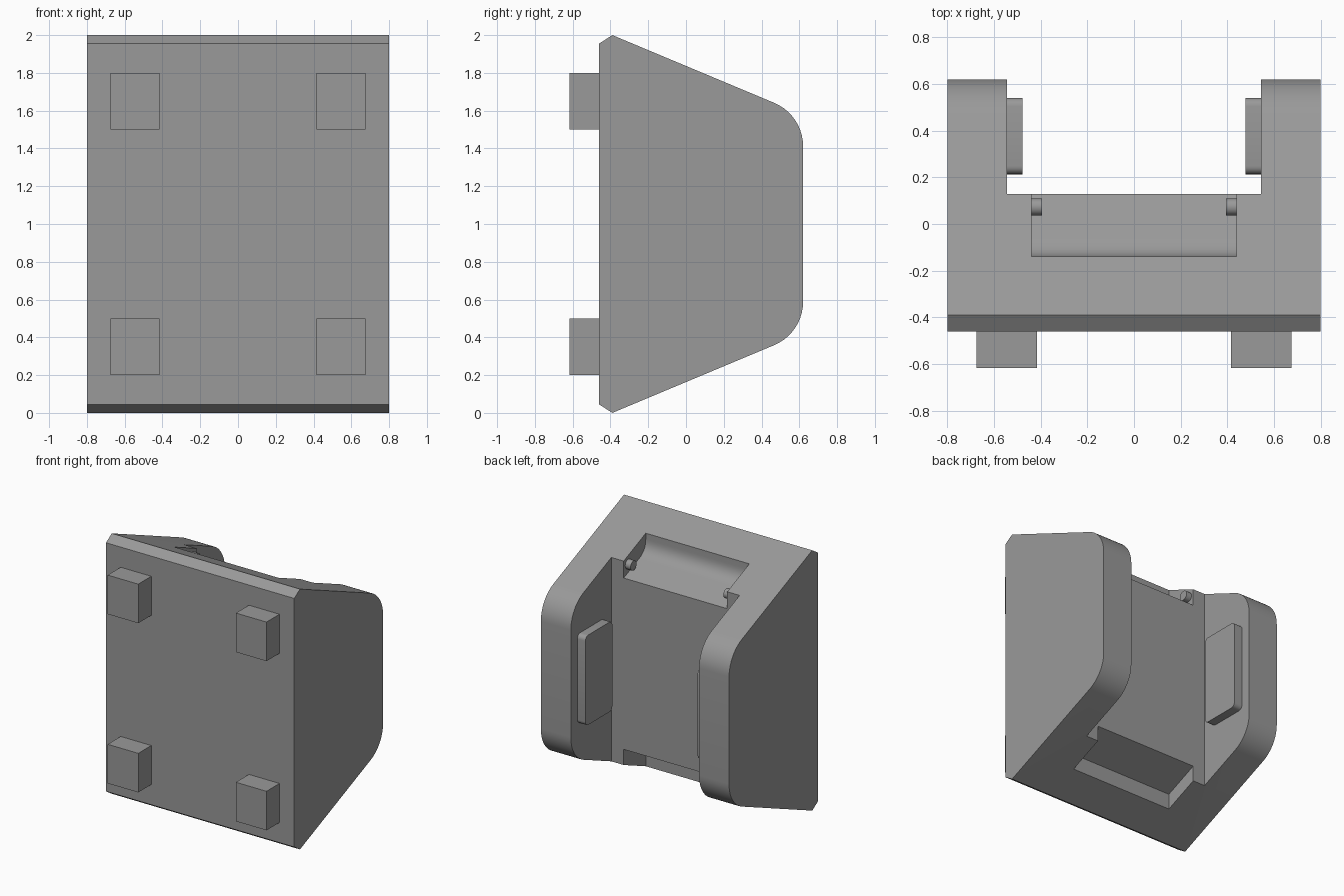
import bpy, bmesh
from math import sin, cos, radians

if "Cube" in bpy.data.objects:
    bpy.data.objects.remove(bpy.data.objects["Cube"])

SLOPE = 0.4186            # rise per unit depth of the sloped ends
BACK = -0.39              # y where the slopes start

grey = bpy.data.materials.new("dark_grey")
grey.diffuse_color = (0.32, 0.32, 0.32, 1)
grey.use_nodes = True
grey.node_tree.nodes["Principled BSDF"].inputs["Base Color"].default_value = grey.diffuse_color


def prism(name, profile, x0, x1):
    """Extrude a (y, z) profile along x."""
    bm = bmesh.new()
    face = bm.faces.new([bm.verts.new((x0, y, z)) for y, z in profile])
    ext = bmesh.ops.extrude_face_region(bm, geom=[face])
    moved = [v for v in ext["geom"] if isinstance(v, bmesh.types.BMVert)]
    bmesh.ops.translate(bm, verts=moved, vec=(x1 - x0, 0, 0))
    bmesh.ops.recalc_face_normals(bm, faces=bm.faces)
    mesh = bpy.data.meshes.new(name)
    bm.to_mesh(mesh)
    bm.free()
    mesh.materials.append(grey)
    ob = bpy.data.objects.new(name, mesh)
    bpy.context.collection.objects.link(ob)
    return ob


def rect(y0, y1, z0, z1):
    return [(y0, z0), (y1, z0), (y1, z1), (y0, z1)]


def arc(cy, cz, r, a0, a1, n):
    angles = [radians(a0 + (a1 - a0) * i / n) for i in range(n + 1)]
    return [(cy + r * cos(a), cz + r * sin(a)) for a in angles]


def activate(ob):
    bpy.ops.object.select_all(action='DESELECT')
    ob.select_set(True)
    bpy.context.view_layer.objects.active = ob


def cut(ob, cutter):
    cutter.hide_render = True
    mod = ob.modifiers.new("cut", 'BOOLEAN')
    mod.operation, mod.solver, mod.object = 'DIFFERENCE', 'EXACT', cutter
    activate(ob)
    bpy.ops.object.modifier_apply(modifier=mod.name)
    bpy.data.objects.remove(cutter)


def smooth(ob):
    activate(ob)
    bpy.ops.object.shade_smooth_by_angle(angle=radians(20))


# Main body: side profile, mirrored about z = 1
lower = [(-0.46, 0.045), (BACK, 0.0)] + arc(0.37, 0.589, 0.25, -67.3, 0, 10)
body = prism("body", lower + [(y, 2 - z) for y, z in reversed(lower)], -0.8, 0.8)

# Open channel between the two cheeks
cut(body, prism("channel_cutter", rect(0.128, 0.9, -0.5, 2.5), -0.545, 0.545))


def top_z(y):
    return 2 - SLOPE * (y - BACK)


# Upper pocket with a rounded inner corner
p0, p1, p2 = (-0.14, 1.85), (-0.14, top_z(-0.14) - 0.13), (-0.06, top_z(-0.06) - 0.13)
curve = []
for i in range(9):
    t = i / 8
    curve.append(tuple((1 - t) ** 2 * a + 2 * t * (1 - t) * b + t * t * c
                       for a, b, c in zip(p0, p1, p2)))
pocket = [(-0.14, 2.3)] + curve + [(0.3, top_z(0.3) - 0.13), (0.3, 2.3)]
cut(body, prism("upper_pocket_cutter", pocket, -0.44, 0.44))

# Lower pocket with a square inner corner
pocket = [(-0.14, -0.3), (0.3, -0.3), (0.3, 2.12 - top_z(0.3)), (-0.14, 2.12 - top_z(-0.14))]
cut(body, prism("lower_pocket_cutter", pocket, -0.44, 0.44))
smooth(body)

for side, s in (("left", -1), ("right", 1)):
    # Mounting feet on the front plate
    for level, z in (("lower", 0.2), ("upper", 1.5)):
        prism(f"{level}_{side}_foot", rect(-0.618, -0.455, z, z + 0.3), s * 0.415, s * 0.675)

    # Rounded pads inside the channel
    r, y0, y1, z0, z1 = 0.035, 0.213, 0.54, 0.66, 1.35
    outline = []
    for cy, cz, a in ((y1 - r, z0 + r, -90), (y1 - r, z1 - r, 0),
                      (y0 + r, z1 - r, 90), (y0 + r, z0 + r, 180)):
        outline += arc(cy, cz, r, a, a + 90, 5)
    smooth(prism(f"{side}_pad", outline, s * 0.55, s * 0.477))

    # Pivot pins in the upper pocket
    smooth(prism(f"{side}_pin", arc(0.073, 1.74, 0.037, 0, 345, 23), s * 0.445, s * 0.395))
